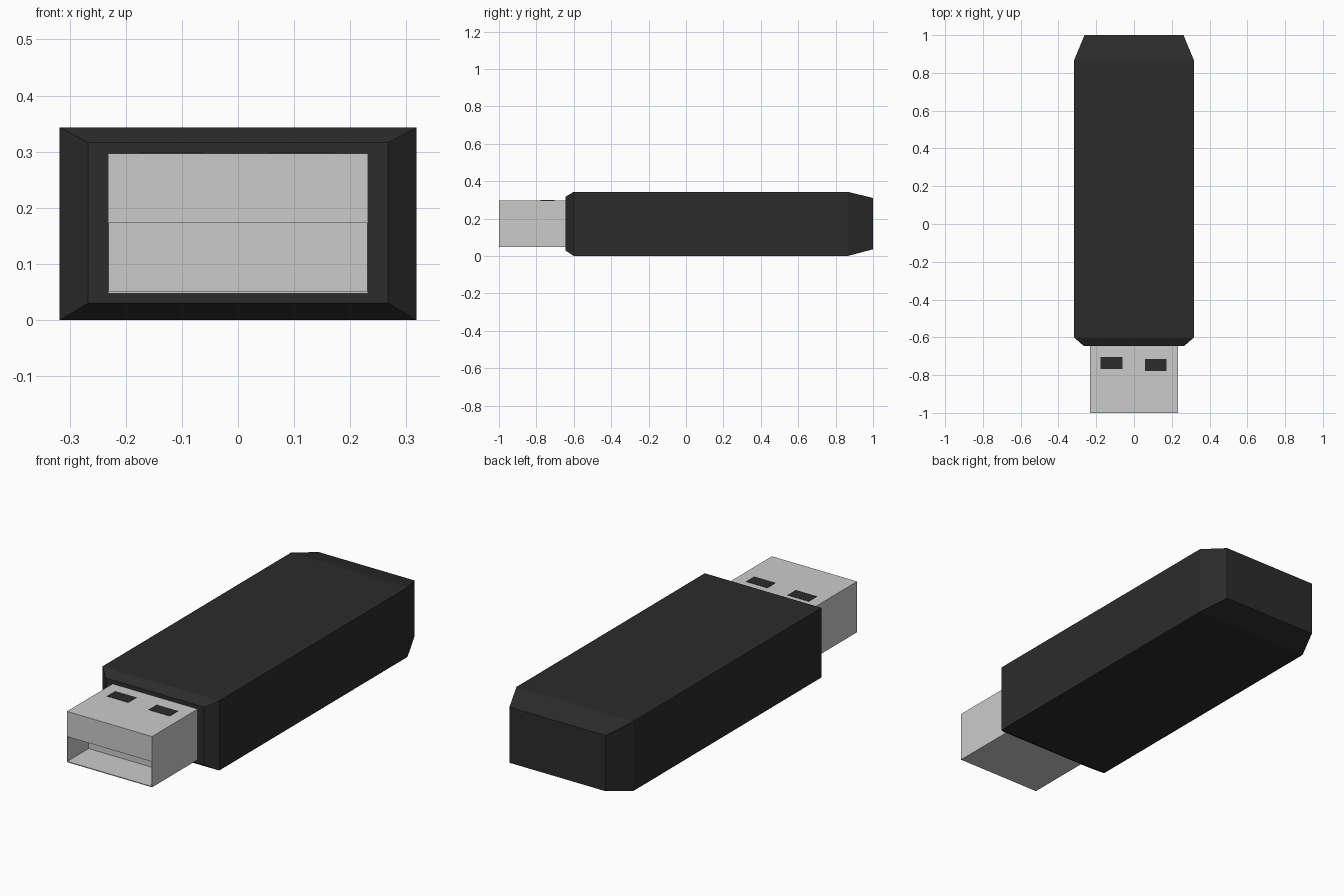
import bpy, bmesh

if "Cube" in bpy.data.objects:
    bpy.data.objects.remove(bpy.data.objects["Cube"])


def material(name, rgb):
    m = bpy.data.materials.new(name)
    m.diffuse_color = (*rgb, 1)
    m.use_nodes = True
    m.node_tree.nodes["Principled BSDF"].inputs["Base Color"].default_value = m.diffuse_color
    return m


def loft(name, sections, mat=None):
    """Join rectangular sections (y, half_width, z_low, z_high) along y."""
    bm = bmesh.new()
    rings = [[bm.verts.new(p) for p in ((-w, y, a), (w, y, a), (w, y, b), (-w, y, b))]
             for y, w, a, b in sections]
    for r, s in zip(rings, rings[1:]):
        for i in range(4):
            j = (i + 1) % 4
            bm.faces.new((r[i], r[j], s[j], s[i]))
    bm.faces.new(rings[0])
    bm.faces.new(rings[-1])
    bmesh.ops.recalc_face_normals(bm, faces=bm.faces)
    mesh = bpy.data.meshes.new(name)
    bm.to_mesh(mesh)
    bm.free()
    obj = bpy.data.objects.new(name, mesh)
    bpy.context.collection.objects.link(obj)
    if mat:
        mesh.materials.append(mat)
    return obj


black = material("black_plastic", (0.025, 0.025, 0.025))
metal = material("grey_metal", (0.8, 0.8, 0.8))

# Casing with a small front chamfer and a longer rear taper
loft("casing", [(-0.645, 0.267, 0.03, 0.316), (-0.60, 0.318, 0, 0.343),
                (0.865, 0.318, 0, 0.343), (1.0, 0.262, 0.036, 0.31)], black)

# Metal plug, with the lower half of its mouth hollowed out
plug = loft("plug", [(-1.0, 0.232, 0.047, 0.297), (-0.62, 0.232, 0.047, 0.297)], metal)
cutter = loft("mouth_cutter", [(-1.1, 0.23, 0.051, 0.173), (-0.834, 0.23, 0.051, 0.173)], metal)
cutter.hide_render = True
cutter.hide_set(True)
cut = plug.modifiers.new("mouth", "BOOLEAN")
cut.operation = "DIFFERENCE"
cut.solver = "EXACT"
cut.object = cutter

# Two dark windows on top of the plug
for side, x, y in (("left", -0.119, -0.735), ("right", 0.115, -0.746)):
    window = loft(side + "_window", [(-0.032, 0.058, 0.285, 0.2985),
                                     (0.032, 0.058, 0.285, 0.2985)], black)
    window.location = (x, y, 0)
